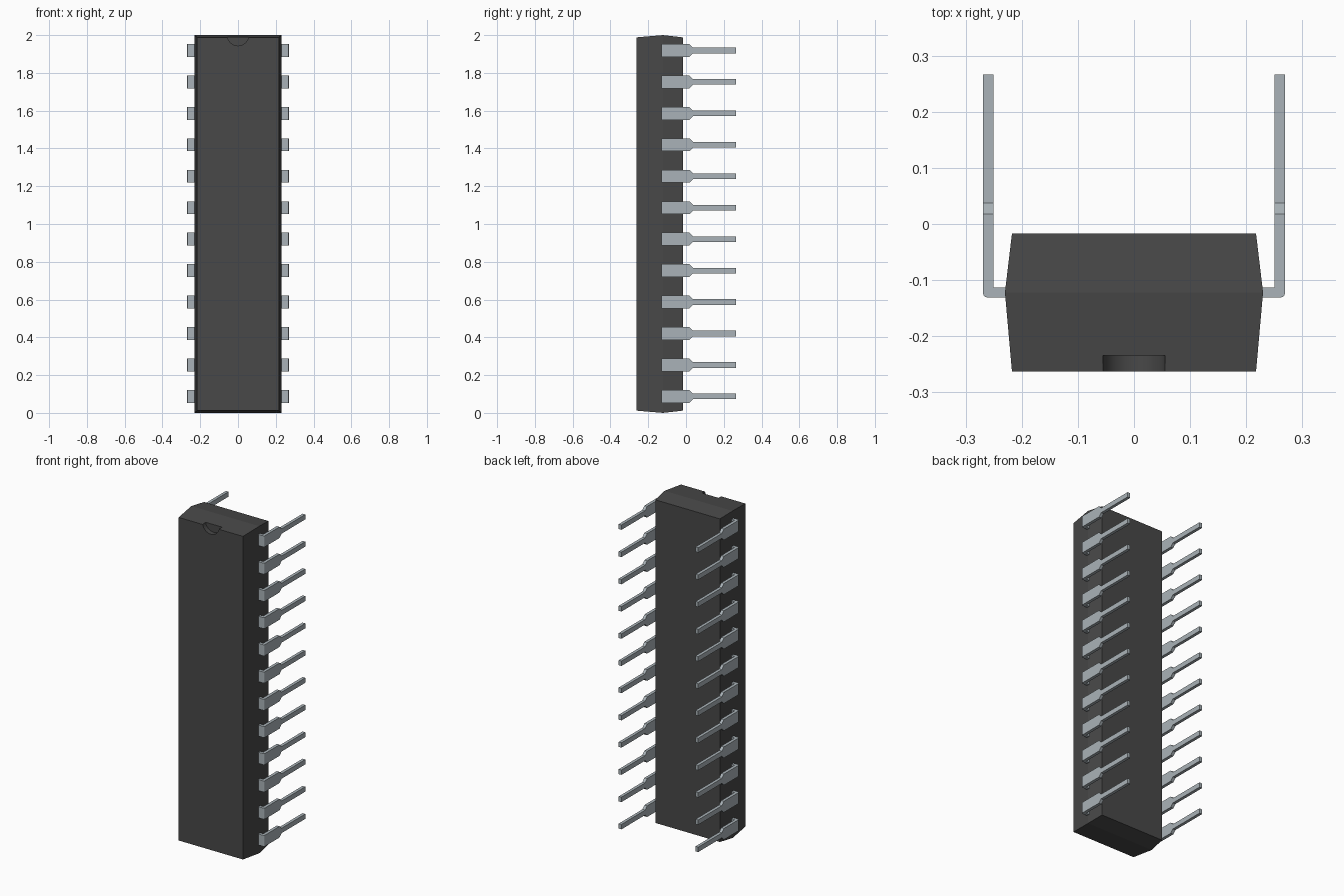
import bpy
import bmesh
import math

cube = bpy.data.objects.get("Cube")
if cube:
    bpy.data.objects.remove(cube, do_unlink=True)


def material(name, rgb, metallic=0.0):
    m = bpy.data.materials.new(name)
    m.use_nodes = True
    m.diffuse_color = (*rgb, 1)
    m.node_tree.nodes["Principled BSDF"].inputs["Base Color"].default_value = (*rgb, 1)
    return m


PLASTIC = material("dark grey plastic", (0.065, 0.065, 0.065))
METAL = material("light grey metal", (0.40, 0.45, 0.48))


def loft(name, rings, mat):
    """Bridge a list of four-point rings and cap both ends."""
    bm = bmesh.new()
    loops = [[bm.verts.new(p) for p in ring] for ring in rings]
    for a, b in zip(loops, loops[1:]):
        for i in range(4):
            j = (i + 1) % 4
            bm.faces.new((a[i], a[j], b[j], b[i]))
    bm.faces.new(loops[0][::-1])
    bm.faces.new(loops[-1])
    bmesh.ops.remove_doubles(bm, verts=bm.verts, dist=1e-5)
    bmesh.ops.recalc_face_normals(bm, faces=bm.faces)
    mesh = bpy.data.meshes.new(name)
    bm.to_mesh(mesh)
    bm.free()
    mesh.materials.append(mat)
    return mesh


def add_object(name, mesh):
    obj = bpy.data.objects.new(name, mesh)
    bpy.context.collection.objects.link(obj)
    return obj


# Package body: widest along the parting line, tapering to front and back
def body_ring(y, half_width, inset):
    return [(-half_width, y, inset), (half_width, y, inset),
            (half_width, y, 2 - inset), (-half_width, y, 2 - inset)]


body = add_object("package_body", loft("package_body", [
    body_ring(-0.263, 0.2175, 0.012),
    body_ring(-0.122, 0.230, 0.0),
    body_ring(-0.017, 0.2175, 0.012)], PLASTIC))

# Half-round orientation notch in the front top edge
bpy.ops.mesh.primitive_cylinder_add(vertices=48, radius=0.0565, depth=0.1,
                                    location=(0, -0.284, 2.0),
                                    rotation=(math.pi / 2, 0, 0))
cutter = bpy.context.object
cutter.name = "notch_cutter"
cutter.hide_render = True
cutter.data.materials.append(PLASTIC)
cut = body.modifiers.new("notch", 'BOOLEAN')
cut.object = cutter
cut.operation = 'DIFFERENCE'
cut.solver = 'EXACT'
bpy.ops.object.select_all(action='DESELECT')
body.select_set(True)
bpy.context.view_layer.objects.active = body
bpy.ops.object.modifier_apply(modifier=cut.name)
bpy.data.objects.remove(cutter, do_unlink=True)
bpy.ops.object.shade_smooth_by_angle(angle=math.radians(10))

# Pin stations: outer x, outer y, inner x, inner y, half height
OUT, INN, FRONT, BACK = 0.269, 0.2505, -0.131, -0.113
WIDE, NARROW, R = 0.034, 0.015, 0.008
stations = [(0.215, FRONT, 0.215, BACK, WIDE)]
for k in range(5):  # rounded outside of the bend
    a = math.pi / 2 * k / 4
    stations.append((OUT - R + R * math.sin(a), FRONT + R - R * math.cos(a),
                     INN, BACK, WIDE))
stations += [(OUT, y, INN, y, h) for y, h in
             ((0.018, WIDE), (0.037, NARROW), (0.266, NARROW))]


def pin_mesh(name, side):
    rings = [[(side * ox, oy, -h), (side * ox, oy, h),
              (side * ix, iy, h), (side * ix, iy, -h)]
             for ox, oy, ix, iy, h in stations]
    return loft(name, rings, METAL)


# Twelve bent pins on each side
for side, label in ((1, "left"), (-1, "right")):
    mesh = pin_mesh(label + "_pin", side)
    for i in range(12):
        pin = add_object(f"{label}_pin_{i + 1}", mesh)
        pin.location.z = 1.003 + (i - 5.5) * 0.1665
